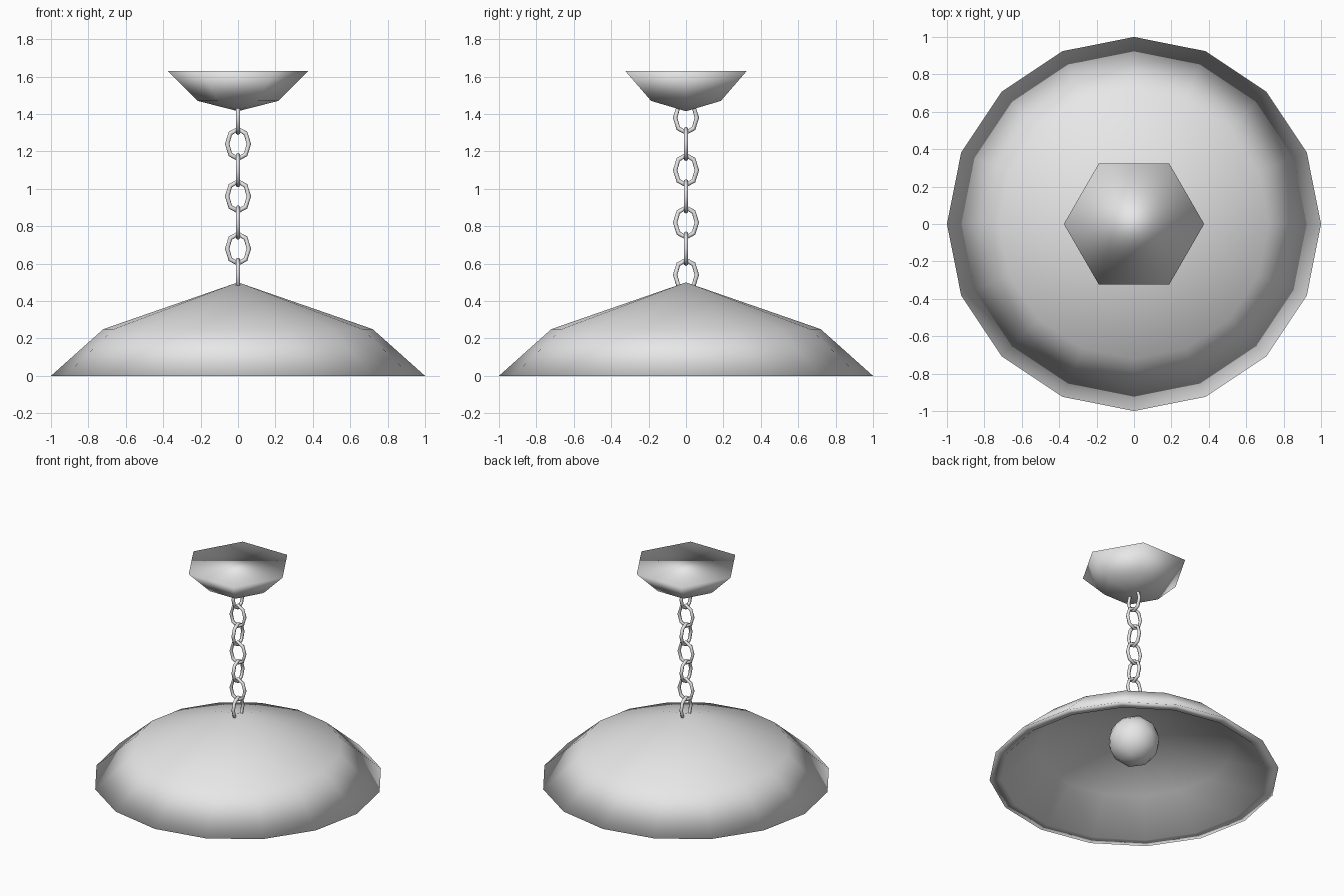
import bpy
import bmesh
from math import cos, sin, pi

cube = bpy.data.objects.get("Cube")
if cube:
    bpy.data.objects.remove(cube, do_unlink=True)

grey = bpy.data.materials.new("light grey")
grey.use_nodes = True
COLOUR = (0.8, 0.8, 0.8, 1)
grey.diffuse_color = COLOUR
grey.node_tree.nodes["Principled BSDF"].inputs["Base Color"].default_value = COLOUR


def finish(bm, name):
    """Turn a bmesh into a smooth shaded grey object."""
    bmesh.ops.recalc_face_normals(bm, faces=bm.faces)
    mesh = bpy.data.meshes.new(name)
    bm.to_mesh(mesh)
    bm.free()
    mesh.materials.append(grey)
    mesh.shade_smooth()
    obj = bpy.data.objects.new(name, mesh)
    bpy.context.collection.objects.link(obj)
    return obj


def lathe(name, profile, sides, cap=False):
    """Revolve (radius, height) points; radius 0 makes a pole."""
    bm = bmesh.new()
    rings = []
    for r, z in profile:
        count = sides if r else 1
        rings.append([bm.verts.new((r * cos(2 * pi * i / sides),
                                    r * sin(2 * pi * i / sides), z))
                      for i in range(count)])
    for a, b in zip(rings, rings[1:]):
        for i in range(sides):
            j = (i + 1) % sides
            corners = [a[i % len(a)], a[j % len(a)], b[j % len(b)], b[i % len(b)]]
            bm.faces.new(list(dict.fromkeys(corners)))
    if cap:
        bm.faces.new(rings[0])
    return finish(bm, name)


def chain_link(name, z, facing_side):
    """Octagonal oval ring with a thin square section."""
    bm = bmesh.new()
    thick, sides, section = 0.012, 8, 6
    rings = []
    for i in range(sides):
        a = 2 * pi * i / sides
        ring = []
        for k in range(section):
            b = 2 * pi * k / section
            across = (0.058 + thick * cos(b)) * cos(a)
            up = (0.08 + thick * cos(b)) * sin(a)
            depth = thick * sin(b)
            pos = (depth, across, z + up) if facing_side else (across, depth, z + up)
            ring.append(bm.verts.new(pos))
        rings.append(ring)
    for i in range(sides):
        a, b = rings[i], rings[(i + 1) % sides]
        for k in range(section):
            m = (k + 1) % section
            bm.faces.new((a[k], a[m], b[m], b[k]))
    return finish(bm, name)


# Wide shade with a thin wall
lathe("shade", [(0, 0.5), (0.72, 0.25), (1, 0), (0.92, 0), (0.68, 0.215), (0, 0.45)], 16)

# Ceiling canopy with a flat top
lathe("ceiling_canopy", [(0.375, 1.63), (0.215, 1.47), (0, 1.415)], 6, cap=True)

# Hanging chain, every second link turned
for n in range(7):
    chain_link(f"chain_link_{n + 1}", 0.54 + 0.14 * n, n % 2 == 0)

# Bulb under the shade
bm = bmesh.new()
bmesh.ops.create_icosphere(bm, subdivisions=2, radius=0.18)
bmesh.ops.translate(bm, verts=bm.verts, vec=(0, 0, 0.26))
finish(bm, "bulb")
